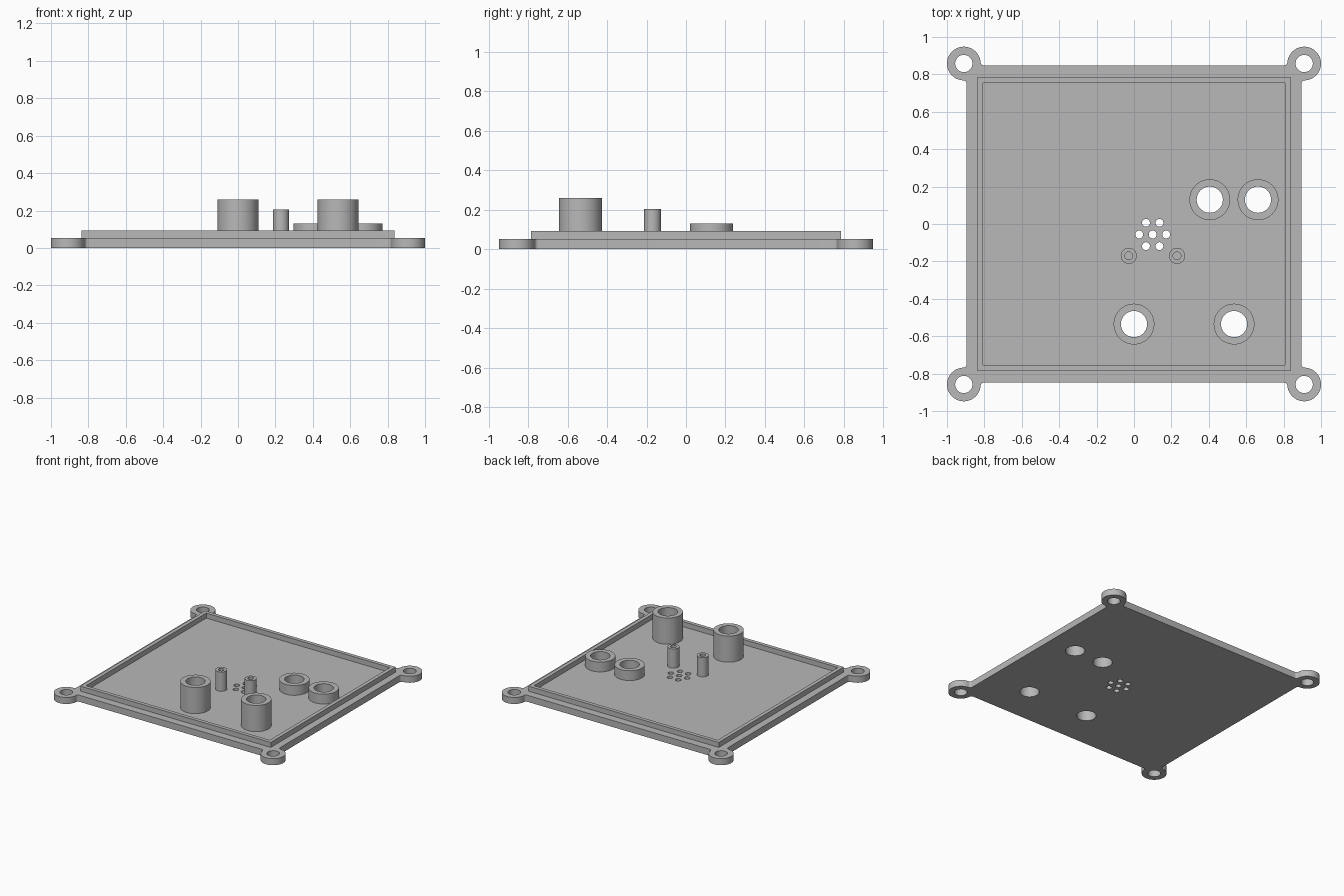
import bpy, bmesh
from math import sin, cos, pi, atan2, sqrt

cube = bpy.data.objects.get("Cube")
if cube:
    bpy.data.objects.remove(cube, do_unlink=True)

grey = bpy.data.materials.new("plain grey")
grey.use_nodes = True
colour = (0.48, 0.48, 0.48, 1)
grey.diffuse_color = colour
grey.node_tree.nodes["Principled BSDF"].inputs["Base Color"].default_value = colour


def arc(x, y, r, a0, a1, n):
    return [(x + r * cos(a0 + (a1 - a0) * i / n),
             y + r * sin(a0 + (a1 - a0) * i / n)) for i in range(n + 1)]


def circle(x, y, r, n=48):
    return arc(x, y, r, 0, 2 * pi, n)[:-1]


def rect(hx, hy):
    return [(hx, hy), (-hx, hy), (-hx, -hy), (hx, -hy)]


def slab(name, loops, z0, z1):
    """Extrude flat outlines from z0 to z1; inner outlines become holes."""
    curve = bpy.data.curves.new(name, 'CURVE')
    curve.dimensions = '2D'
    curve.fill_mode = 'BOTH'
    curve.extrude = (z1 - z0) / 2
    for loop in loops:
        spline = curve.splines.new('POLY')
        spline.points.add(len(loop) - 1)
        for point, (x, y) in zip(spline.points, loop):
            point.co = (x, y, 0, 1)
        spline.use_cyclic_u = True
    temp = bpy.data.objects.new(name + " outline", curve)
    bpy.context.collection.objects.link(temp)
    graph = bpy.context.evaluated_depsgraph_get()
    mesh = bpy.data.meshes.new_from_object(temp.evaluated_get(graph))
    bpy.data.objects.remove(temp, do_unlink=True)
    bpy.data.curves.remove(curve)

    # Weld caps to walls and lift to height
    bm = bmesh.new()
    bm.from_mesh(mesh)
    bmesh.ops.remove_doubles(bm, verts=bm.verts, dist=0.0001)
    bmesh.ops.recalc_face_normals(bm, faces=bm.faces)
    bmesh.ops.translate(bm, verts=bm.verts, vec=(0, 0, (z0 + z1) / 2))
    bm.to_mesh(mesh)
    bm.free()
    mesh.materials.clear()
    mesh.materials.append(grey)
    obj = bpy.data.objects.new(name, mesh)
    bpy.context.collection.objects.link(obj)
    bpy.ops.object.select_all(action='DESELECT')
    obj.select_set(True)
    bpy.context.view_layer.objects.active = obj
    bpy.ops.object.shade_smooth_by_angle(angle=pi / 6)
    return obj


# Main dimensions
HX, HY, FLOOR = 0.895, 0.847, 0.052
EX, EY, ER, FILLET = 0.91, 0.858, 0.09, 0.02


def corner():
    """Outline of the +x +y corner: fillet, round ear, fillet."""
    d = ER + FILLET
    ax = HX + FILLET
    ay = EY - sqrt(d * d - (ax - EX) ** 2)
    by = HY + FILLET
    bx = EX - sqrt(d * d - (by - EY) ** 2)
    a = atan2(ay - EY, ax - EX)
    b = atan2(by - EY, bx - EX)
    return (arc(ax, ay, FILLET, pi, a + pi, 8)
            + arc(EX, EY, ER, a, b, 48)[1:-1]
            + arc(bx, by, FILLET, b - pi, -pi / 2, 8))


quarter = corner()
outline = []
for sx, sy in ((1, 1), (-1, 1), (-1, -1), (1, -1)):
    part = [(sx * x, sy * y) for x, y in quarter]
    outline += part if sx * sy > 0 else part[::-1]

# Positions of the bosses and vents
tall = {"left": (0.535, -0.535), "right": (0.0, -0.535)}
short = {"left": (0.663, 0.13), "right": (0.405, 0.13)}
pegs = {"left": (0.23, -0.17), "right": (-0.028, -0.17)}
vents = [(0.1, -0.056)] + arc(0.1, -0.056, 0.072, 0, 2 * pi, 6)[:-1]

# Base plate with ears and through holes
holes = [circle(sx * EX, sy * EY, 0.046) for sx in (1, -1) for sy in (1, -1)]
holes += [circle(x, y, 0.07) for x, y in [*tall.values(), *short.values()]]
holes += [circle(x, y, 0.021, 24) for x, y in vents]
slab("base_plate", [outline] + holes, 0, FLOOR)

# Raised rim
slab("rim", [rect(0.838, 0.785), rect(0.808, 0.755)], FLOOR, 0.092)

# Hollow bosses and pegs
for label, spots, outer, inner, top in (("tall_boss", tall, 0.109, 0.07, 0.26),
                                        ("short_boss", short, 0.109, 0.07, 0.13),
                                        ("peg", pegs, 0.043, 0.021, 0.205)):
    for side, (x, y) in spots.items():
        slab(f"{side}_{label}", [circle(x, y, outer), circle(x, y, inner)], FLOOR, top)
